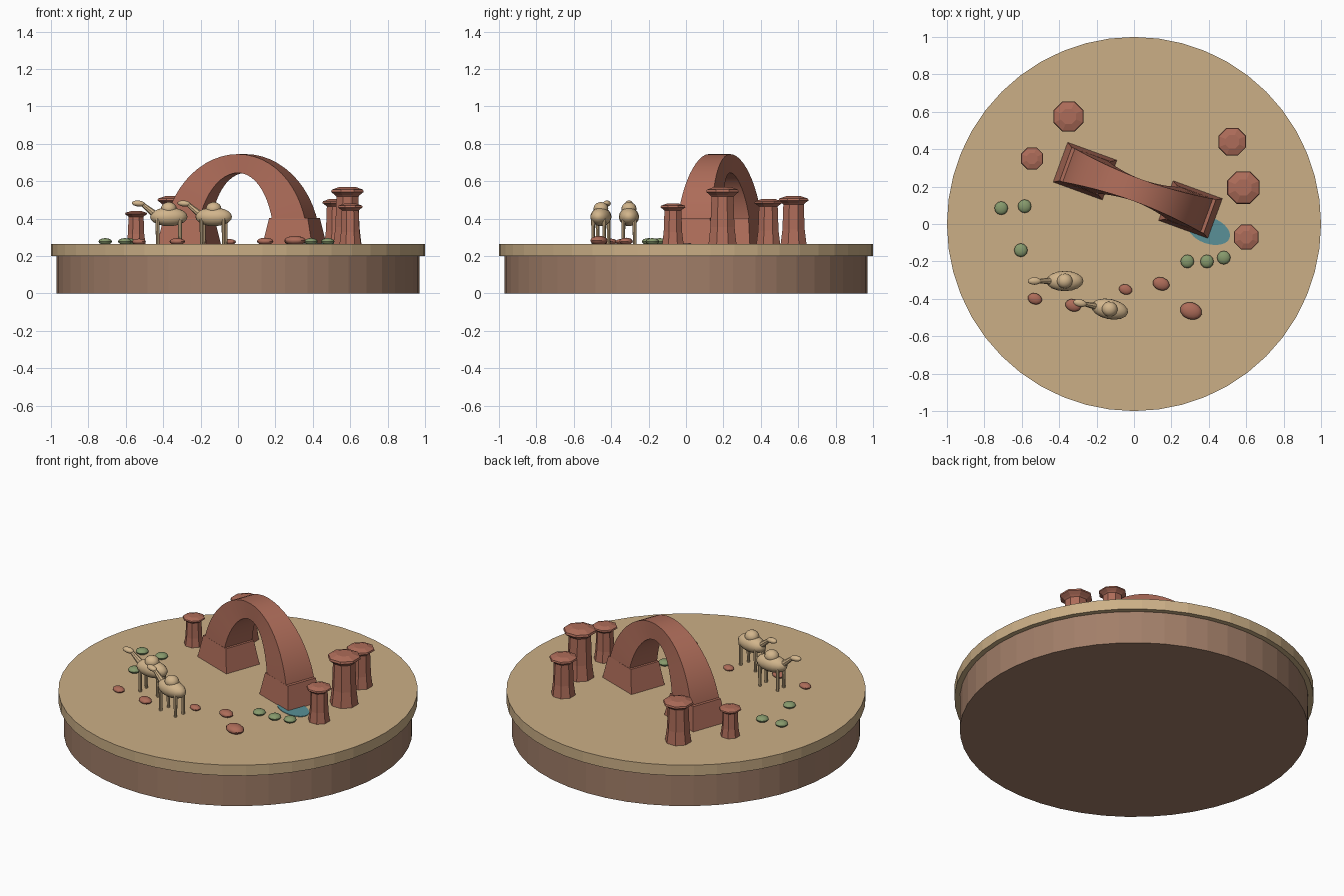
import bpy, bmesh, math
from math import pi, sin, cos, radians
from mathutils import Matrix, Vector

if "Cube" in bpy.data.objects:
    bpy.data.objects.remove(bpy.data.objects["Cube"], do_unlink=True)

GROUND = 0.265


def material(name, rgb):
    m = bpy.data.materials.new(name)
    m.use_nodes = True
    color = (*rgb, 1)
    m.diffuse_color = color
    m.node_tree.nodes["Principled BSDF"].inputs["Base Color"].default_value = color
    return m


SAND = material("sand", (0.60, 0.43, 0.24))
EARTH = material("brown_earth", (0.36, 0.21, 0.14))
ROCK = material("red_rock", (0.42, 0.15, 0.10))
FUR = material("tan_fur", (0.64, 0.46, 0.26))
GREEN = material("shrub_green", (0.24, 0.32, 0.15))
WATER = material("pool_blue", (0.10, 0.28, 0.31))


def finish(name, bm, mat, smooth=None):
    bmesh.ops.recalc_face_normals(bm, faces=bm.faces)
    mesh = bpy.data.meshes.new(name)
    bm.to_mesh(mesh)
    bm.free()
    mesh.materials.append(mat)
    obj = bpy.data.objects.new(name, mesh)
    bpy.context.collection.objects.link(obj)
    if smooth:
        bpy.ops.object.select_all(action="DESELECT")
        obj.select_set(True)
        bpy.context.view_layer.objects.active = obj
        bpy.ops.object.shade_smooth_by_angle(angle=radians(smooth))
    return obj


def loft(bm, rings, closed=False):
    """Join rings of points with quads, capping or closing the ends."""
    loops = [[bm.verts.new(p) for p in ring] for ring in rings]
    n = len(loops[0])
    pairs = list(zip(loops, loops[1:]))
    for a, b in pairs:
        for i in range(n):
            j = (i + 1) % n
            bm.faces.new((a[i], a[j], b[j], b[i]))
    bm.faces.new(loops[0])
    bm.faces.new(loops[-1])


def turned(name, profile, sides, mat, spot=(0, 0), turn=0):
    bm = bmesh.new()
    loft(bm, [[(spot[0] + r * cos(turn + 2 * pi * i / sides),
                spot[1] + r * sin(turn + 2 * pi * i / sides), z)
               for i in range(sides)] for r, z in profile])
    return finish(name, bm, mat)


def add_ball(bm, center, size, turn=0, tilt=0, segs=16):
    m = (Matrix.Translation(center) @ Matrix.Rotation(turn, 4, "Z")
         @ Matrix.Rotation(tilt, 4, "Y") @ Matrix.Diagonal((*size, 1)))
    bmesh.ops.create_uvsphere(bm, u_segments=segs, v_segments=segs // 2 + 2,
                              radius=1, matrix=m)


def add_rod(bm, a, b, r1, r2):
    a, b = Vector(a), Vector(b)
    d = b - a
    m = Matrix.Translation((a + b) / 2) @ d.to_track_quat("Z", "Y").to_matrix().to_4x4()
    bmesh.ops.create_cone(bm, cap_ends=True, segments=8, radius1=r1, radius2=r2,
                          depth=d.length, matrix=m)


# Round plinth with a sand slab on top
turned("plinth", [(0.97, 0), (0.97, 0.2)], 48, EARTH)
turned("sand_slab", [(1, 0.2), (1, GROUND)], 48, SAND)

# Natural arch: elliptical band that flares towards its feet
place = Matrix.Translation((0.02, 0.18, GROUND)) @ Matrix.Rotation(radians(-20), 4, "Z")
bm = bmesh.new()
steps = 28
rings = []
for k in range(steps + 1):
    t = pi * k / steps
    c, s = cos(t), sin(t)
    w = 0.062 + 0.036 * c * c
    rings.append([(0.41 * c, -w, 0.48 * s), (0.41 * c, w, 0.48 * s),
                  (0.22 * c, w, 0.38 * s), (0.22 * c, -w, 0.38 * s)])
loft(bm, rings)
bm.transform(place)
finish("rock_arch", bm, ROCK, 20)

# Tapered blocks at both ends of the arch
for side, label in ((-1, "right"), (1, "left")):
    bm = bmesh.new()
    loft(bm, [[(side * u, v, z) for u, v in ((u0, -w), (u1, -w), (u1, w), (u0, w))]
              for u0, u1, w, z in ((0.16, 0.44, 0.113, 0), (0.19, 0.41, 0.095, 0.138))])
    bm.transform(place)
    finish(f"arch_foot_{label}", bm, ROCK)

# Eight-sided rock pillars with wider caps
pillars = [(-0.35, 0.575, 0.087, 0.52), (-0.545, 0.35, 0.064, 0.44),
           (0.525, 0.44, 0.08, 0.505), (0.585, 0.195, 0.094, 0.57),
           (0.60, -0.07, 0.072, 0.48)]
for i, (x, y, r, top) in enumerate(pillars):
    h = top - GROUND
    profile = [(r * f, GROUND + h * g) for f, g in
               ((0.86, 0), (0.74, 0.3), (0.68, 0.83), (0.78, 0.86),
                (1, 0.91), (0.96, 0.95), (0.5, 1))]
    turned(f"rock_pillar_{i + 1}", profile, 8, ROCK, (x, y), pi / 8)

# Two camels facing the model's right
for i, (x, y, turn) in enumerate([(-0.37, -0.305, 0), (-0.13, -0.455, -0.2)]):
    bm = bmesh.new()
    add_ball(bm, (0, 0, 0.145), (0.1, 0.054, 0.05))
    add_ball(bm, (0, 0, 0.188), (0.042, 0.04, 0.036))
    add_rod(bm, (-0.075, 0, 0.158), (-0.14, 0, 0.212), 0.019, 0.011)
    add_ball(bm, (-0.162, 0, 0.216), (0.036, 0.02, 0.016), 0, 0.08)
    for lx in (-0.06, 0.06):
        for ly in (-0.03, 0.03):
            add_rod(bm, (lx, ly, 0), (lx, ly, 0.135), 0.009, 0.011)
    bm.transform(Matrix.Translation((x, y, GROUND)) @ Matrix.Rotation(turn, 4, "Z"))
    finish(f"camel_{i + 1}", bm, FUR, 40)

# Scattered boulders
for i, (x, y, r) in enumerate([(0.305, -0.465, 0.06), (0.145, -0.32, 0.046),
                               (-0.045, -0.35, 0.036), (-0.325, -0.435, 0.043),
                               (-0.53, -0.4, 0.039)]):
    bm = bmesh.new()
    add_ball(bm, (x, y, GROUND + 0.3 * r), (r, r * 0.76, r * 0.42), -0.3, 0, 12)
    finish(f"boulder_{i + 1}", bm, ROCK, 40)

# Low shrubs
for i, (x, y) in enumerate([(-0.71, 0.085), (-0.585, 0.095), (-0.605, -0.14),
                            (0.285, -0.2), (0.39, -0.2), (0.48, -0.18)]):
    bm = bmesh.new()
    add_ball(bm, (x, y, GROUND + 0.013), (0.036, 0.036, 0.018), 0, 0, 12)
    finish(f"shrub_{i + 1}", bm, GREEN, 40)

# Thin oval pool beside the arch
bm = bmesh.new()
bmesh.ops.create_cone(bm, cap_ends=True, segments=32, radius1=1, radius2=1, depth=1,
                      matrix=Matrix.Translation((0.40, -0.035, GROUND + 0.001))
                      @ Matrix.Rotation(radians(-20), 4, "Z")
                      @ Matrix.Diagonal((0.118, 0.07, 0.005, 1)))
finish("pool", bm, WATER)
